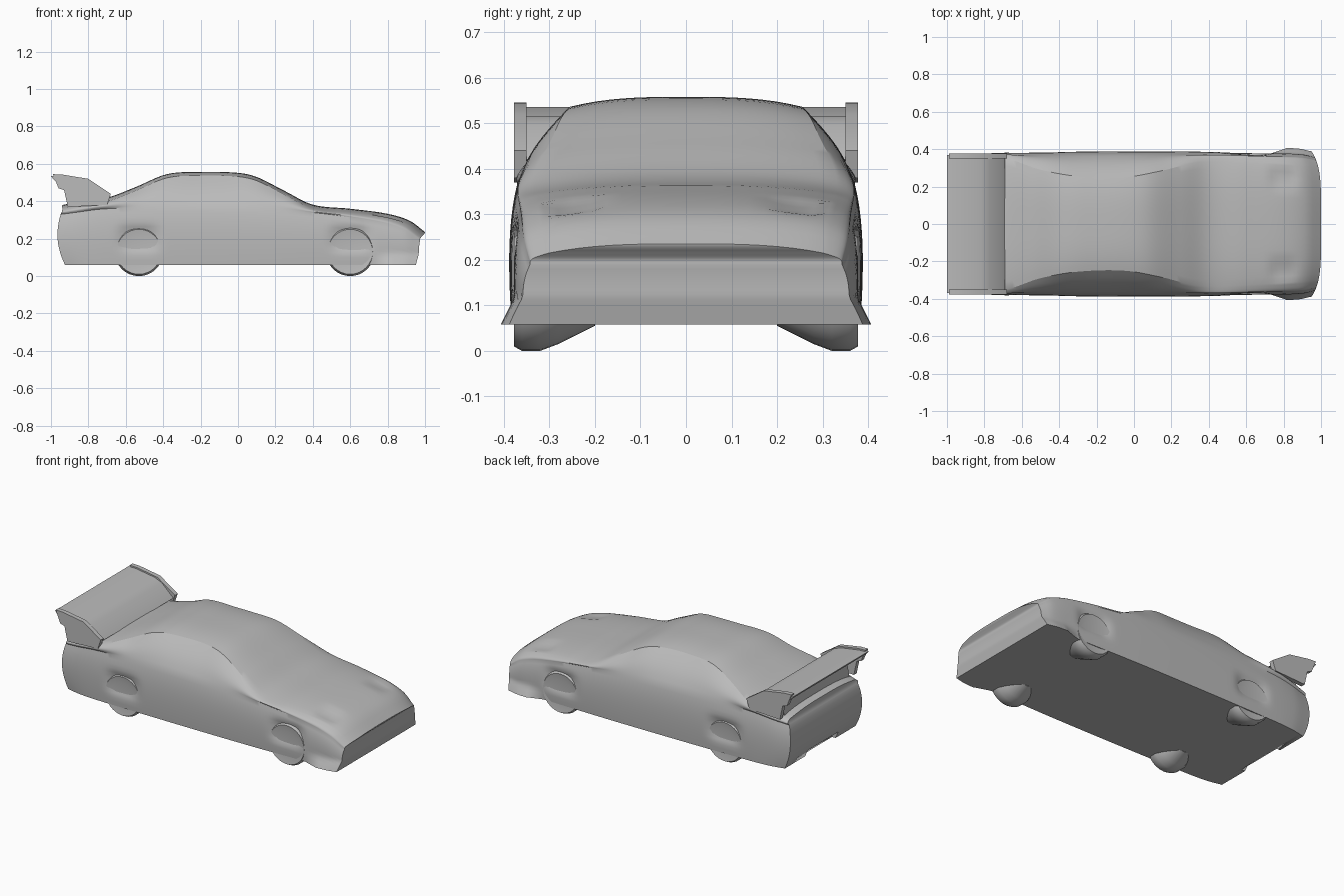
import bpy, bmesh, math
from mathutils import Vector

cube = bpy.data.objects.get("Cube")
if cube:
    bpy.data.objects.remove(cube)

grey = bpy.data.materials.new("plain grey")
grey.use_nodes = True
colour = (0.5, 0.5, 0.5, 1)
grey.diffuse_color = colour
grey.node_tree.nodes["Principled BSDF"].inputs["Base Color"].default_value = colour


def make(name, verts, faces, smooth=30):
    mesh = bpy.data.meshes.new(name)
    mesh.from_pydata(verts, [], faces)
    bm = bmesh.new()
    bm.from_mesh(mesh)
    bmesh.ops.recalc_face_normals(bm, faces=bm.faces)
    bm.to_mesh(mesh)
    bm.free()
    mesh.materials.append(grey)
    ob = bpy.data.objects.new(name, mesh)
    bpy.context.collection.objects.link(ob)
    bpy.ops.object.select_all(action="DESELECT")
    ob.select_set(True)
    bpy.context.view_layer.objects.active = ob
    bpy.ops.object.shade_smooth_by_angle(angle=math.radians(smooth))
    return ob


def curve(points, x):
    """Smooth interpolation through (x, value) points."""
    def slope(i):
        a, b = points[max(i - 1, 0)], points[min(i + 1, len(points) - 1)]
        return (b[1] - a[1]) / (b[0] - a[0])
    for i in range(len(points) - 1):
        (x0, v0), (x1, v1) = points[i], points[i + 1]
        if x <= x1:
            d = x1 - x0
            t = max(0, (x - x0) / d)
            return ((1 + 2 * t) * (1 - t) ** 2 * v0 + t * (1 - t) ** 2 * d * slope(i)
                    + t * t * (3 - 2 * t) * v1 - t * t * (1 - t) * d * slope(i + 1))
    return points[-1][1]


# Long profiles of the body, tail to nose
TOP = [(-.98, .38), (-.9, .395), (-.7, .42), (-.55, .475), (-.38, .545), (-.2, .557),
       (0, .552), (.1, .53), (.25, .455), (.4, .382), (.6, .36), (.8, .333), (.92, .295), (1, .235)]
SHOULDER = [(-.98, .33), (-.7, .36), (-.3, .37), (.2, .355), (.6, .315), (.9, .25), (1, .19)]
ROOF_HALF = [(-.98, .32), (-.7, .35), (-.5, .29), (-.3, .255), (-.05, .25), (.15, .285),
             (.35, .33), (.7, .32), (1, .3)]
HALF = [(-.98, .355), (-.85, .375), (-.6, .385), (.2, .39), (.75, .38), (.92, .375), (1, .36)]
FLOOR = .058
WHEELS = (-.53, .6)


def section(x):
    top, zs, r, w = (curve(c, x) for c in (TOP, SHOULDER, ROOF_HALF, HALF))
    ze = top - .02
    pts = []
    for i in range(13):
        t = i / 12
        z = FLOOR + (zs - FLOOR) * t
        y = w * (1 - .05 * t ** 4 - .02 * (1 - t) ** 3)
        # hollow beside each wheel arch, flare at the front lip
        for wx in WHEELS:
            y -= .022 * math.exp(-((x - wx) / .1) ** 4 - ((z - .2) / .06) ** 4)
        if x > .72:
            y += .035 * min(1, (x - .72) / .1) * max(0, 1 - (z - FLOOR) / .06)
        pts.append((y, z))
    for i in range(1, 9):
        t = i / 8
        pts.append((w * .95 + (r - w * .95) * t + .015 * math.sin(math.pi * t),
                    zs + (ze - zs) * t))
    for i in range(1, 10):
        u = i / 9
        y = r * (1 - u)
        z = ze + (top - ze) * (1 - (1 - u) ** 3)
        # shallow headlamp sockets
        z -= .012 * math.exp(-((x - .8) / .07) ** 4 - ((y - .25) / .06) ** 4)
        pts.append((y, z))
    full = pts + [(-y, z) for y, z in reversed(pts[:-1])]
    out = []
    for y, z in full:
        px = x
        if x > .8:
            px -= .045 * (abs(y) / .38) ** 5 * (x - .8) / .2
        if x < -.75:
            px += ((z - .22) ** 2 * 1.6 + .02 * (abs(y) / .38) ** 4) * (-.75 - x) / .23
        out.append((px, y, z))
    return out


# Lofted body shell, closed by flat floor and end strips
steps = 90
stations = [-.98 + 1.98 * i / steps for i in range(steps + 1)]
rings = [section(x) for x in stations]
n = len(rings[0])
verts = [p for ring in rings for p in ring]
faces = [(k * n + i, k * n + (i + 1) % n, (k + 1) * n + (i + 1) % n, (k + 1) * n + i)
         for k in range(steps) for i in range(n)]
for base in (0, steps * n):
    for i in range(n // 2):
        quad = (base + i, base + i + 1, base + n - 2 - i, base + n - 1 - i)
        faces.append(tuple(dict.fromkeys(quad)))
body = make("body", verts, faces)


def extrude_profile(name, profile, y0, y1):
    """Solid with an (x, z) outline spanning y0 to y1."""
    m = len(profile)
    v = [(x, y, z) for y in (y0, y1) for x, z in profile]
    f = [(i, (i + 1) % m, m + (i + 1) % m, m + i) for i in range(m)]
    return make(name, v, f + [tuple(range(m)), tuple(range(m, 2 * m))])


# Notch under the rear bumper
cutter = extrude_profile("bumper_cutter", [(-1.1, 0), (-.9, 0), (-.9, .1), (-1.1, .1)], -.15, .15)
cutter.hide_render = True
cutter.hide_set(True)
notch = body.modifiers.new("notch", "BOOLEAN")
notch.operation = "DIFFERENCE"
notch.object = cutter

# Rear wing: blade sweeping down to the deck, with end plates and a centre support
extrude_profile("wing_blade", [(-1, .535), (-.95, .535), (-.82, .515), (-.77, .495), (-.69, .42),
                               (-.74, .40), (-.79, .45), (-.95, .495), (-.985, .515)], -.37, .37)
extrude_profile("wing_support", [(-.9, .37), (-.7, .38), (-.75, .47), (-.88, .48)], -.32, .32)
for side, label in ((1, "left"), (-1, "right")):
    extrude_profile("wing_end_plate_" + label,
                    [(-.99, .545), (-.94, .543), (-.8, .52), (-.68, .44), (-.7, .38),
                     (-.91, .37), (-.93, .46), (-.96, .47)], side * .35, side * .378)

# Wheels, tapering inward under the floor
for wx, place in zip(WHEELS, ("rear", "front")):
    for side, label in ((1, "left"), (-1, "right")):
        rim = [(.0, .372), (.08, .372), (.12, .378), (.13, .36), (.13, .32), (.115, .28), (.075, .2), (0, .2)]
        seg = 32
        v, f = [], []
        for r, y in rim:
            for s in range(seg):
                a = math.tau * s / seg
                v.append((wx + r * math.cos(a), side * y, .13 + r * math.sin(a)))
        for k in range(len(rim) - 1):
            for s in range(seg):
                t = (s + 1) % seg
                f.append((k * seg + s, k * seg + t, (k + 1) * seg + t, (k + 1) * seg + s))
        wheel = make(f"{place}_{label}_wheel", v, f)
        bm = bmesh.new()
        bm.from_mesh(wheel.data)
        bmesh.ops.remove_doubles(bm, verts=bm.verts, dist=.0001)
        bmesh.ops.recalc_face_normals(bm, faces=bm.faces)
        bm.to_mesh(wheel.data)
        bm.free()
